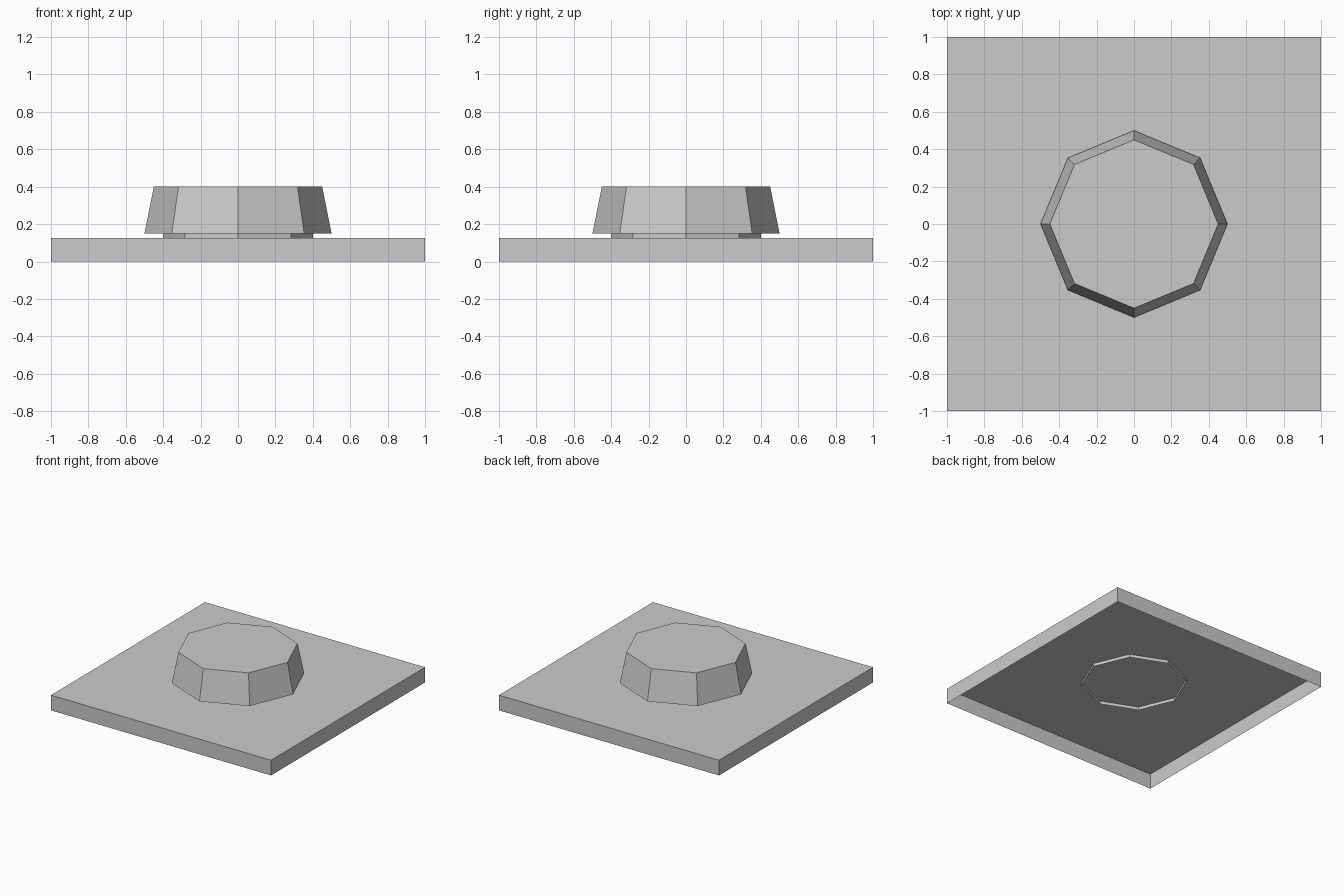
import bpy, bmesh, math

if "Cube" in bpy.data.objects:
    bpy.data.objects.remove(bpy.data.objects["Cube"])


def lofted(name, sides, rings, turn=0.0):
    """Open-bottomed shell through (radius, z) rings, capped on top."""
    bm = bmesh.new()
    loops = []
    for r, z in rings:
        loops.append([bm.verts.new((r * math.cos(turn + 2 * math.pi * i / sides),
                                    r * math.sin(turn + 2 * math.pi * i / sides), z))
                      for i in range(sides)])
    for a, b in zip(loops, loops[1:]):
        for i in range(sides):
            j = (i + 1) % sides
            bm.faces.new((a[i], a[j], b[j], b[i]))
    bm.faces.new(loops[-1])
    mesh = bpy.data.meshes.new(name)
    bm.to_mesh(mesh)
    bm.free()
    obj = bpy.data.objects.new(name, mesh)
    bpy.context.collection.objects.link(obj)
    return obj


# Square base plate, open underneath
lofted("base_plate", 4, [(math.sqrt(2), 0), (math.sqrt(2), 0.125)], math.pi / 4)

# Tapered octagonal button with a narrow neck that pokes through the plate
lofted("button", 8, [(0.4, 0.1), (0.4, 0.15), (0.5, 0.15), (0.45, 0.4)])
